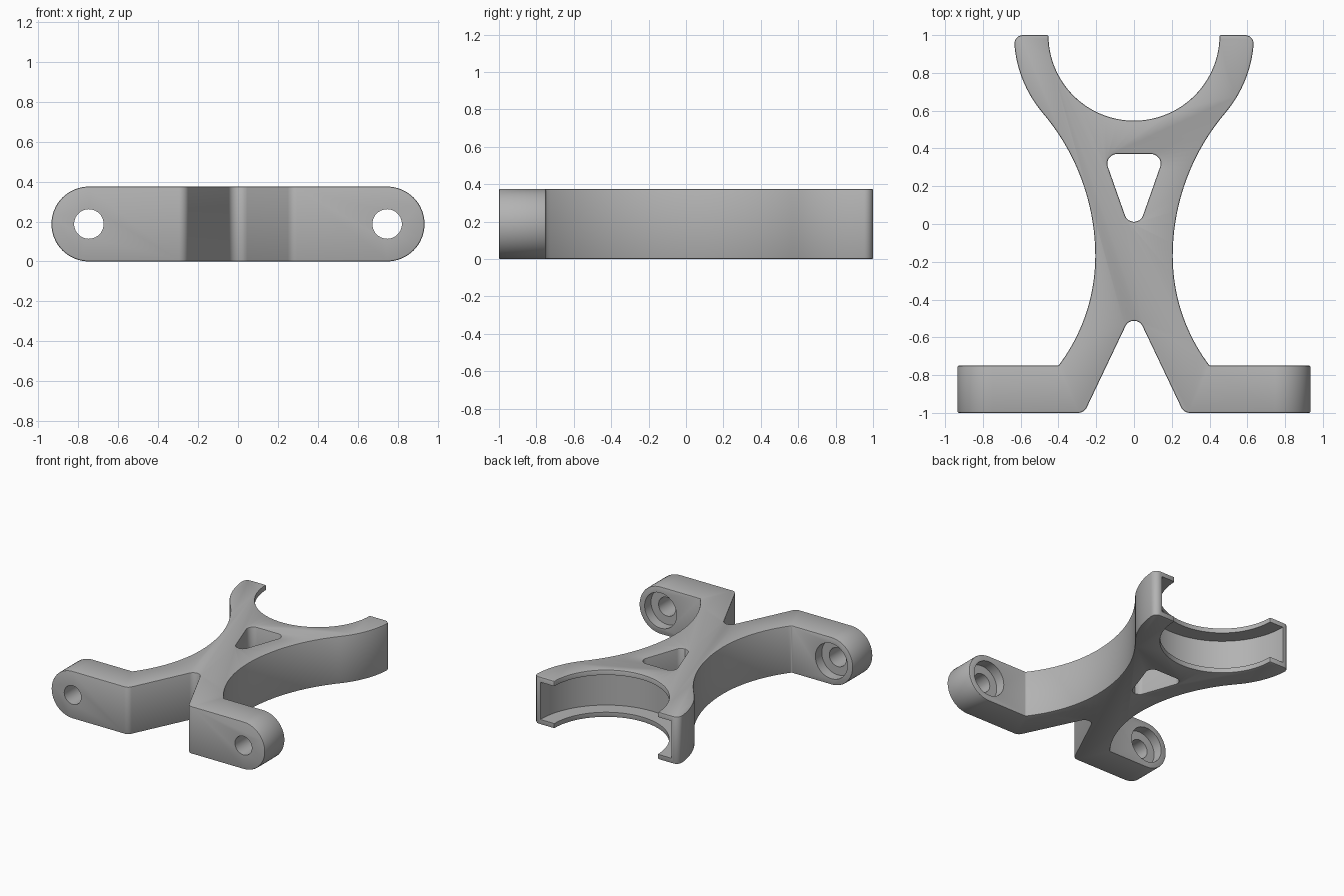
import bpy, bmesh
from math import cos, sin, radians, tan, asin, degrees
from mathutils import Vector, Matrix

cube = bpy.data.objects.get("Cube")
if cube:
    bpy.data.objects.remove(cube)

H = 0.375                 # thickness of the bracket
R_END = H / 2             # rounded foot ends
X_BOLT = 0.935 - R_END    # bolt hole position
RING_Y = 1.0              # centre of the open ring

grey = bpy.data.materials.new("plain grey")
grey.use_nodes = True
grey.diffuse_color = (0.45, 0.45, 0.45, 1)
grey.node_tree.nodes["Principled BSDF"].inputs["Base Color"].default_value = (0.45, 0.45, 0.45, 1)


def arc(cx, cy, r, a0, a1, n):
    """Points on a circle from angle a0 to a1 in degrees."""
    angles = [radians(a0 + (a1 - a0) * i / n) for i in range(n + 1)]
    return [(cx + r * cos(a), cy + r * sin(a)) for a in angles]


def fillet(prev, corner, nxt, r, n=8):
    """Points of a rounded corner."""
    p, c, q = Vector(prev), Vector(corner), Vector(nxt)
    u, v = (p - c).normalized(), (q - c).normalized()
    half = u.angle(v) / 2
    mid = c + (u + v).normalized() * (r / sin(half))
    a, b = c + u * (r / tan(half)) - mid, c + v * (r / tan(half)) - mid
    return [tuple(mid + a.lerp(b, i / n).normalized() * r) for i in range(n + 1)]


def prism(name, points, low, high, axis="Z"):
    """Extrude a closed outline; axis Y turns it upright (x, z outline)."""
    bm = bmesh.new()
    face = bm.faces.new([bm.verts.new((x, y, low)) for x, y in points])
    ext = bmesh.ops.extrude_face_region(bm, geom=[face], use_keep_orig=True)
    top = [g for g in ext["geom"] if isinstance(g, bmesh.types.BMVert)]
    bmesh.ops.translate(bm, verts=top, vec=(0, 0, high - low))
    if axis == "Y":
        swap = Matrix(((1, 0, 0), (0, 0, 1), (0, 1, 0)))
        bmesh.ops.transform(bm, matrix=swap.to_4x4(), verts=bm.verts)
    bmesh.ops.recalc_face_normals(bm, faces=bm.faces)
    mesh = bpy.data.meshes.new(name)
    bm.to_mesh(mesh)
    bm.free()
    mesh.materials.append(grey)
    obj = bpy.data.objects.new(name, mesh)
    bpy.context.collection.objects.link(obj)
    return obj


def activate(obj):
    bpy.ops.object.select_all(action="DESELECT")
    obj.select_set(True)
    bpy.context.view_layer.objects.active = obj


def boolean(obj, cutter, operation="DIFFERENCE"):
    activate(obj)
    mod = obj.modifiers.new("cut", "BOOLEAN")
    mod.object, mod.operation, mod.solver = cutter, operation, "EXACT"
    bpy.ops.object.modifier_apply(modifier=mod.name)
    bpy.data.objects.remove(cutter)


# Half outline: notch, foot, waist, ring arm, inside of the ring
WAIST_X, WAIST_Y, R_LOW, R_UP, R_RING = 0.205, -0.17, 0.96, 1.17, 0.635
apex, toe = (0, -0.446), (0.264, -1)
half = fillet((-0.264, -1), apex, toe, 0.05, 12)[6:]
half += fillet(apex, toe, (1, -1), 0.05)
half += [(1.05, -1), (1.05, -0.75)]
low_angle = degrees(asin((0.75 + WAIST_Y) / R_LOW))
half += arc(WAIST_X + R_LOW, WAIST_Y, R_LOW, 180 + low_angle, 180, 20)
join = degrees(asin((RING_Y - WAIST_Y) / (R_UP + R_RING)))
half += arc(WAIST_X + R_UP, WAIST_Y, R_UP, 180, 180 - join, 24)[1:]
outer = arc(0, RING_Y, R_RING, -join, -5, 16)[1:]
half += outer
half += fillet(outer[-1], (R_RING, RING_Y), (0.45, RING_Y), 0.045)
half += arc(0, RING_Y, 0.453, 0, -90, 32)

# Mirror the half outline; its two ends lie on the centre line
outline = half + [(-x, y) for x, y in reversed(half[1:-1])]
body = prism("bracket_body", outline, -0.1, H + 0.1)

# Triangular window in the web
tri = [(0.162, 0.37), (-0.162, 0.37), (0, -0.09)]
window = []
for i in range(3):
    window += fillet(tri[i - 1], tri[i], tri[(i + 1) % 3], 0.05)
boolean(body, prism("window_cutter", window, -0.2, H + 0.2))

# Trim to thickness and round the foot ends
stadium = arc(X_BOLT, R_END, R_END, -90, 90, 32) + arc(-X_BOLT, R_END, R_END, 90, 270, 32)
boolean(body, prism("stadium_cutter", stadium, -1.2, 1.2, "Y"), "INTERSECT")

# Softened edges
activate(body)
bevel = body.modifiers.new("soft_edges", "BEVEL")
bevel.width, bevel.segments = 0.008, 2
bevel.limit_method, bevel.angle_limit = "ANGLE", radians(40)
bevel.use_clamp_overlap = False
bpy.ops.object.modifier_apply(modifier=bevel.name)

# Channel inside the ring, leaving a lip above and below
channel = arc(0, RING_Y, 0.575, 0, 360, 96)[:-1]
boolean(body, prism("channel_cutter", channel, 0.04, H - 0.04))

# Bolt holes, with counterbores on the back of the feet
for side in (-1, 1):
    hole = arc(side * X_BOLT, R_END, 0.074, 0, 360, 40)[:-1]
    boolean(body, prism("hole_cutter", hole, -1.1, -0.6, "Y"))
    bore = arc(side * X_BOLT, R_END, 0.14, 0, 360, 48)[:-1]
    boolean(body, prism("bore_cutter", bore, -0.83, -0.6, "Y"))

activate(body)
bpy.ops.object.shade_smooth_by_angle(angle=radians(30))
